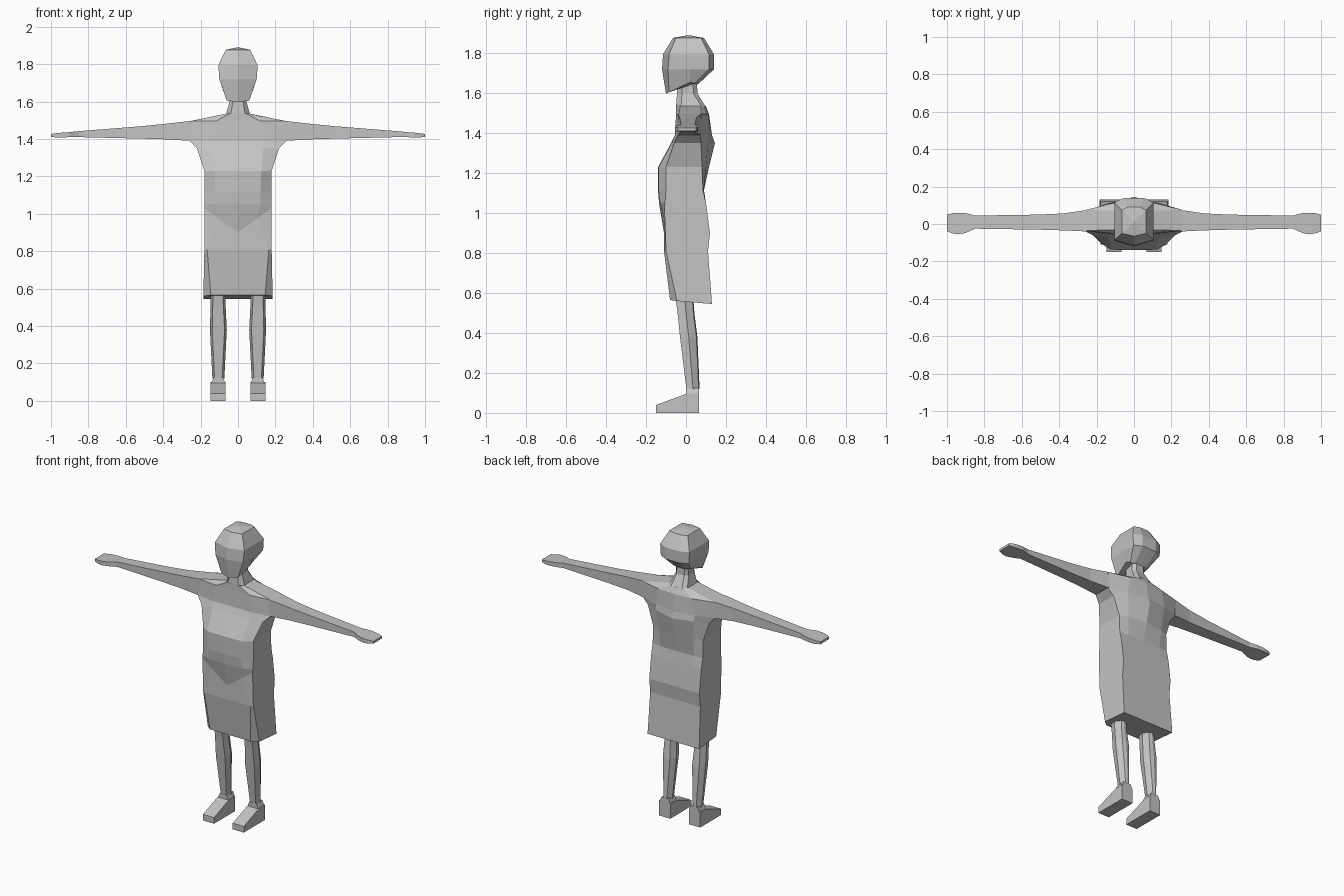
import bpy, bmesh

grey = bpy.data.materials.new("plain grey")
grey.diffuse_color = (0.55, 0.55, 0.55, 1)


def loft(name, rings, mirror=False):
    """Join equal-length rings of points into a capped flat-shaded skin."""
    bm = bmesh.new()
    loops = [[bm.verts.new(p) for p in ring] for ring in rings]
    n = len(loops[0])
    for a, b in zip(loops, loops[1:]):
        for i in range(n):
            j = (i + 1) % n
            bm.faces.new((a[i], a[j], b[j], b[i]))
    bm.faces.new(loops[0])
    bm.faces.new(loops[-1])
    bmesh.ops.recalc_face_normals(bm, faces=bm.faces)
    mesh = bpy.data.meshes.new(name)
    bm.to_mesh(mesh)
    bm.free()
    mesh.materials.append(grey)
    obj = bpy.data.objects.new(name, mesh)
    bpy.context.collection.objects.link(obj)
    if mirror:
        mod = obj.modifiers.new("mirror", 'MIRROR')
        mod.use_mirror_merge = False
    return obj


def symmetric(half):
    """Close a half ring (front centre to back centre) across x = 0."""
    return half + [(-x, y, z) for x, y, z in half[-2:0:-1]]


def body_ring(z, drop, xm, xs, yf, ym, ysf, ysb, ymb, yb):
    """Ring whose front edge rises by drop from the centre to the side."""
    return symmetric([(0, yf, z), (xm, ym, z + drop * xm / xs),
                      (xs, ysf, z + drop), (xs, ysb, z),
                      (xm, ymb, z), (0, yb, z)])


# Dress and chest
loft("dress", [body_ring(*r) for r in (
    (1.535, 0, .045, .065, -.05, -.05, -.03, .07, .09, .10),
    (1.495, 0, .12, .26, -.05, -.05, -.035, .075, .11, .115),
    (1.39, 0, .14, .26, -.055, -.055, -.04, .07, .11, .13),
    (1.35, 0, .135, .22, -.075, -.072, -.06, .075, .11, .145),
    (1.23, 0, .125, .18, -.14, -.137, -.10, .08, .10, .115),
    (1.115, 0, .12, .18, -.14, -.137, -.10, .085, .09, .09),
    (1.05, 0, .12, .18, -.135, -.13, -.105, .10, .10, .10),
    (.90, .13, .10, .18, -.11, -.11, -.108, .12, .12, .12),
    (.81, 0, .165, .18, -.11, -.11, -.10, .11, .11, .11))]
    + [symmetric([(0, -.08, .565), (.145, -.08, .565), (.185, -.045, .56),
                  (.185, .13, .545), (.145, .13, .545), (0, .13, .545)])])

# Neck
loft("neck", [symmetric([(0, f, z), (.6 * w, f, z), (w, f + .025, z),
                         (w, b - .02, z), (.6 * w, b, z), (0, b, z)])
              for z, w, f, b in ((1.67, .045, -.045, .055),
                                 (1.60, .045, -.045, .057),
                                 (1.53, .065, -.05, .10))])


# Head with an angular face, jaw and overhanging back
def head_ring(z, w, front, corner, back_corner, back):
    return symmetric([(0, front, z), (w, corner, z), (w, .02, z),
                      (w, back_corner, z), (w * .5, back, z), (0, back, z)])


loft("head", [
    head_ring(1.89, .004, .006, .007, .012, .014),
    head_ring(1.877, .065, -.065, -.05, .075, .09),
    head_ring(1.795, .105, -.115, -.085, .115, .14),
    head_ring(1.72, .10, -.12, -.09, .115, .14),
    symmetric([(0, -.10, 1.597), (.06, -.085, 1.605), (.078, .02, 1.655),
               (.065, .045, 1.65), (.04, .058, 1.645), (0, .06, 1.645)])])

# Arms with flat hands: x, front y, back y, bottom z, top z
loft("arms", [[(x, f, b), (x, f, t), (x, k, t), (x, k, b)]
              for x, f, k, b, t in (
    (.25, -.04, .075, 1.39, 1.497),
    (.38, -.034, .056, 1.398, 1.482),
    (.52, -.03, .05, 1.402, 1.468),
    (.85, -.025, .045, 1.41, 1.442),
    (.90, -.048, .058, 1.41, 1.437),
    (.94, -.055, .06, 1.408, 1.434),
    (.97, -.05, .058, 1.408, 1.431),
    (1.0, -.04, .05, 1.412, 1.427))], True)

# Legs: z, inner x, outer x, front y, back y
loft("legs", [[(a + .012, f, z), (c - .012, f, z), (c, (f + k) / 2, z),
               (c - .02, k - .005, z), ((a + c) / 2, k, z),
               (a + .02, k - .005, z), (a, (f + k) / 2, z)]
              for z, a, c, f, k in (
    (.60, .07, .145, -.055, .035),
    (.50, .066, .147, -.042, .042),
    (.38, .06, .15, -.03, .057),
    (.12, .073, .137, .002, .068))], True)

# Ankles
loft("ankles", [[(a, .0, z), (c, .0, z), (c, .065, z), (a, .065, z)]
                for z, a, c in ((.125, .08, .13), (.09, .067, .145))], True)

# Wedge shoes
loft("shoes", [[(x, -.15, 0), (x, .065, 0), (x, .065, .10),
                (x, .0, .095), (x, -.15, .04)] for x in (.067, .147)], True)
